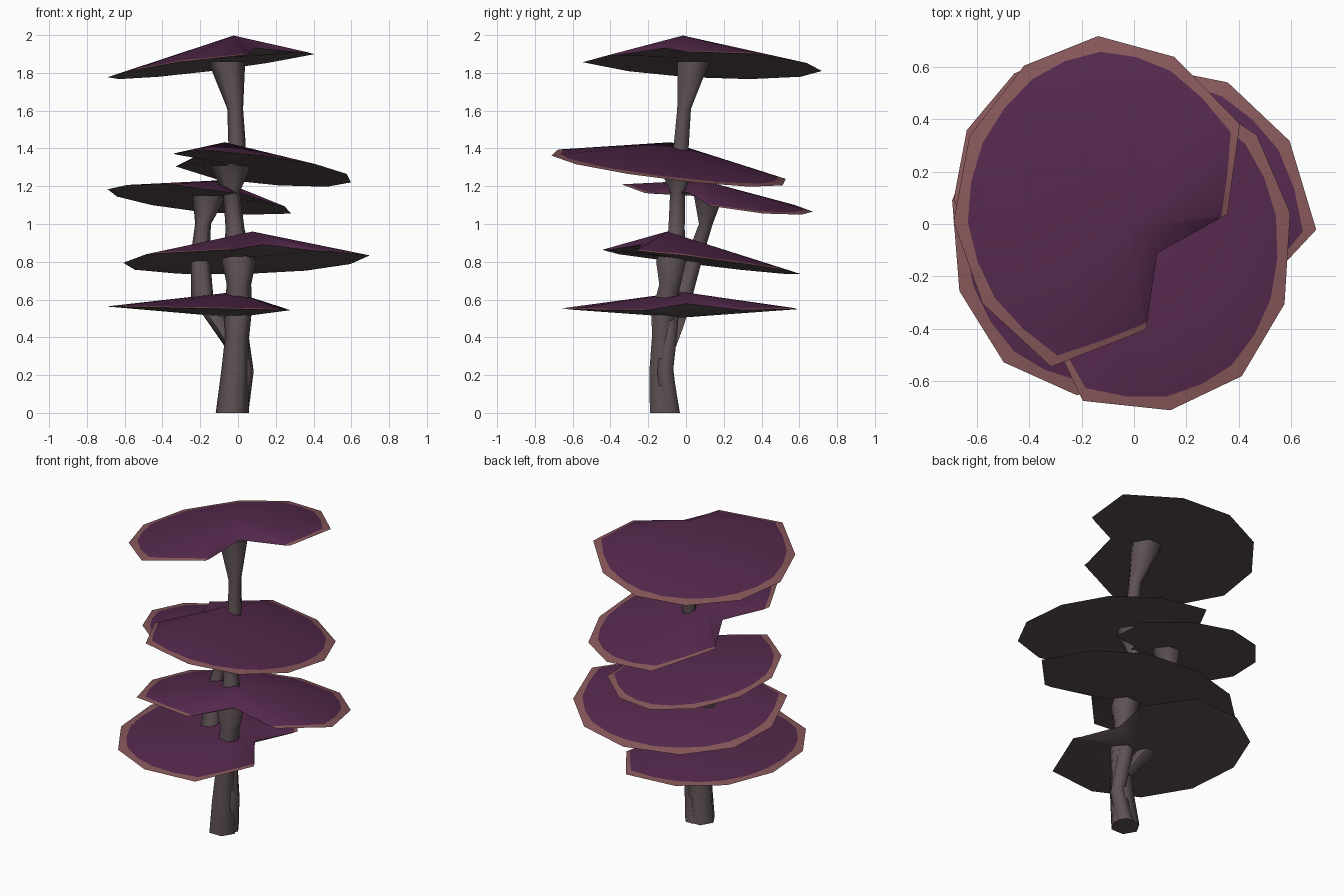
import bpy, bmesh, math

if "Cube" in bpy.data.objects:
    bpy.data.objects.remove(bpy.data.objects["Cube"])


def material(name, rgb):
    m = bpy.data.materials.new(name)
    m.diffuse_color = (*rgb, 1)
    m.use_nodes = True
    m.node_tree.nodes["Principled BSDF"].inputs["Base Color"].default_value = m.diffuse_color
    return m


PURPLE = material("purple_cap", (0.090, 0.022, 0.074))
PINK = material("dusty_pink_rim", (0.245, 0.098, 0.103))
BARK = material("grey_brown_bark", (0.112, 0.083, 0.089))


def finish(name, bm, mats, angle):
    me = bpy.data.meshes.new(name)
    bm.normal_update()
    bm.to_mesh(me)
    bm.free()
    ob = bpy.data.objects.new(name, me)
    bpy.context.collection.objects.link(ob)
    for m in mats:
        me.materials.append(m)
    bpy.ops.object.select_all(action='DESELECT')
    bpy.context.view_layer.objects.active = ob
    ob.select_set(True)
    bpy.ops.object.shade_smooth_by_angle(angle=math.radians(angle))
    return ob


def cap_outline():
    """Unit cap seen from above, notch towards +x: (x, y, where purple ends)."""
    polar = [(38, .50), (70, .63), (104, .62), (134, .63), (164, .62),
             (-164, .62), (-134, .63), (-104, .62), (-70, .63), (-29, .48)]
    pts = [(r * math.cos(math.radians(a)), r * math.sin(math.radians(a))) for a, r in polar]
    tip = (.27, .01)

    def lerp(p, q, t):
        return (p[0] + (q[0] - p[0]) * t, p[1] + (q[1] - p[1]) * t)

    out = [(*tip, 1), (*lerp(pts[0], tip, .12), 1)]
    for i, p in enumerate(pts):
        out.append((*p, .94 if i in (0, 9) else .918))
        if i < 9:
            out.append((*lerp(p, pts[i + 1], .5), .942))
    out.append((*lerp(pts[-1], tip, .12), 1))
    return out


def cap(name, center, size, turn, tilt, height, under=.015):
    """Notched, tilted shallow cone: purple top, pink rim band, bark underside."""
    c, s = math.cos(math.radians(turn)), math.sin(math.radians(turn))

    def place(x, y, h=0):
        dx, dy = (x * c - y * s) * size[0], (x * s + y * c) * size[1]
        return (center[0] + dx, center[1] + dy,
                center[2] + tilt[0] * dx + tilt[1] * dy + h)

    bm = bmesh.new()
    apex = bm.verts.new(place(.12, 0, height))
    low = bm.verts.new(place(.12, 0, under))
    rim, ring = [], []
    for i, (x, y, f) in enumerate(cap_outline()):
        # the notch tip sits a little above the rim plane
        v = bm.verts.new(place(x, y, height * .35 if i == 0 else 0))
        rim.append(v)
        ring.append(v if f == 1 else bm.verts.new(apex.co.lerp(v.co, f)))
    n = len(rim)
    for i in range(n):
        j = (i + 1) % n
        bm.faces.new((apex, ring[i], ring[j])).material_index = 0
        band = list(dict.fromkeys((ring[i], rim[i], rim[j], ring[j])))
        if len(band) > 2:
            bm.faces.new(band).material_index = 1
        bm.faces.new((low, rim[j], rim[i])).material_index = 2
    return finish(name, bm, (PURPLE, PINK, BARK), 65)


def stem(name, path, sides=6):
    """Low-sided tube through (x, y, z, radius) stations."""
    bm = bmesh.new()
    rings = []
    for x, y, z, r in path:
        rings.append([bm.verts.new((x + r * math.cos(2 * math.pi * k / sides),
                                    y + r * math.sin(2 * math.pi * k / sides), z))
                      for k in range(sides)])
    for a, b in zip(rings, rings[1:]):
        for k in range(sides):
            m = (k + 1) % sides
            bm.faces.new((a[k], a[m], b[m], b[k]))
    bm.faces.new(rings[0][::-1])
    bm.faces.new(rings[-1])
    return finish(name, bm, (BARK,), 65)


# Five stacked caps, top to bottom
cap("top_cap", (-.107, .065, 1.85), (.93, 1.04), -41, (.13, -.055), .132)
cap("second_cap", (.04, -.09, 1.297), (.92, 1.02), 176, (-.109, -.122), .125)
cap("third_cap", (-.17, .15, 1.13), (.83, .83), -40, (-.09, -.13), .10)
cap("fourth_cap", (.04, .01, .81), (1.045, .965), -73, (.03, -.125), .135, 0)
cap("lowest_cap", (-.13, -.03, .552), (.93, 1.02), 5, (-.02, 0), .09, -.045)

# Main trunk, flaring under the caps it carries
stem("trunk", [(-.03, -.115, 0, .088), (-.015, -.13, .22, .074), (-.005, -.125, .4, .064),
               (0, -.12, .53, .072), (.005, -.085, .68, .065), (.005, -.08, .80, .09),
               (-.015, -.05, .97, .05), (-.035, -.045, 1.17, .045), (-.04, -.05, 1.31, .11)])

# Upper stem holding the top cap
stem("upper_stem", [(-.02, -.04, 1.25, .05), (-.005, -.025, 1.42, .046),
                    (-.015, -.01, 1.61, .042), (-.06, .04, 1.86, .098)])

# Second strand twisting around the trunk foot
stem("root_strand", [(0, -.08, 0, .055), (.035, -.11, .22, .048), (.005, -.09, .42, .05),
                     (-.01, -.08, .54, .05)])

# Side branch holding the third cap
stem("side_branch", [(-.01, -.10, .33, .045), (-.09, -.06, .46, .055), (-.19, -.02, .61, .06),
                     (-.20, .05, .84, .05), (-.185, .105, 1.0, .042), (-.15, .12, 1.15, .09)])
